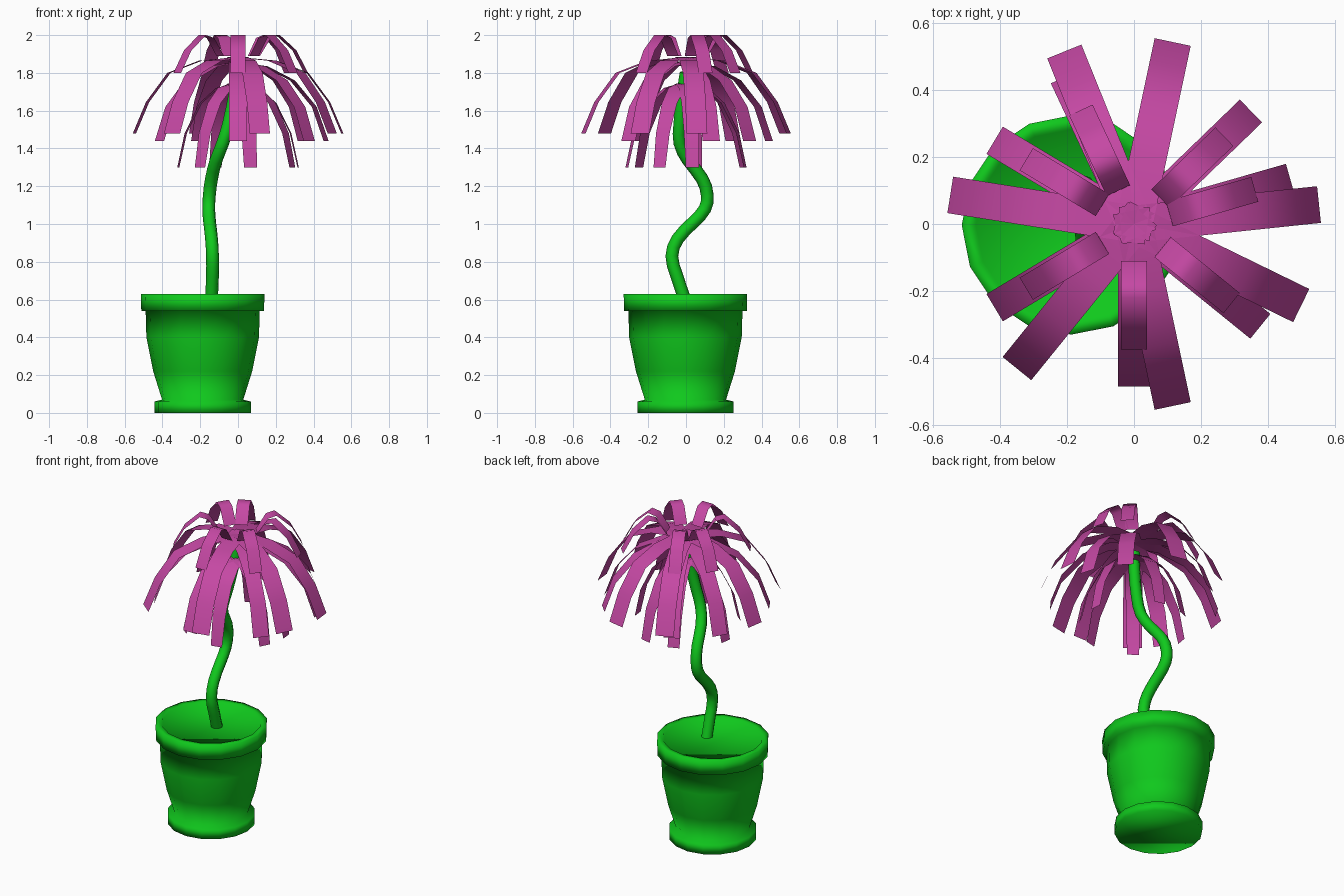
import bpy, bmesh
from math import cos, sin, tau, radians

if "Cube" in bpy.data.objects:
    bpy.data.objects.remove(bpy.data.objects["Cube"])


def material(name, color):
    m = bpy.data.materials.new(name)
    m.diffuse_color = color
    m.use_nodes = True
    m.node_tree.nodes["Principled BSDF"].inputs["Base Color"].default_value = m.diffuse_color
    return m


GREEN = material("green", (0.005, 0.58, 0.012, 1))
PINK = material("pink", (0.56, 0.065, 0.37, 1))


def add_mesh(name, bm, mat, angle):
    mesh = bpy.data.meshes.new(name)
    bm.to_mesh(mesh)
    bm.free()
    mesh.materials.append(mat)
    ob = bpy.data.objects.new(name, mesh)
    bpy.context.collection.objects.link(ob)
    bpy.ops.object.select_all(action='DESELECT')
    ob.select_set(True)
    bpy.context.view_layer.objects.active = ob
    bpy.ops.object.shade_smooth_by_angle(angle=radians(angle))
    return ob


def lathe(name, profile, center, sides, mat):
    bm = bmesh.new()
    rings = [[bm.verts.new((center[0] + r * cos(tau * i / sides),
                            center[1] + r * sin(tau * i / sides), z))
              for i in range(sides)] for r, z in profile]
    for a, b in zip(rings, rings[1:]):
        for i in range(sides):
            j = (i + 1) % sides
            bm.faces.new((a[i], a[j], b[j], b[i]))
    bm.faces.new(rings[0][::-1])
    bm.faces.new(rings[-1])
    return add_mesh(name, bm, mat, 180)


def leaf_tier(name, profile, w0, w1, angles):
    """Arching strips radiating from the crown, width w0 inside to w1 outside."""
    bm = bmesh.new()
    for deg in angles:
        c, s = cos(radians(deg)), sin(radians(deg))
        rows = []
        for k, (r, z) in enumerate(profile):
            h = (w0 + (w1 - w0) * k / (len(profile) - 1)) / 2
            rows.append([bm.verts.new((r * c - w * s, r * s + w * c, z))
                         for w in (-h, h)])
        for a, b in zip(rows, rows[1:]):
            bm.faces.new((a[0], b[0], b[1], a[1]))
    return add_mesh(name, bm, PINK, 180)


# Pot with foot and rim, smoothly shaded throughout
lathe("pot", [(0.255, 0), (0.255, 0.06), (0.215, 0.07), (0.262, 0.22),
              (0.298, 0.40), (0.302, 0.54), (0.325, 0.54), (0.327, 0.63),
              (0.29, 0.63), (0.285, 0.622)],
      (-0.187, -0.003), 16, GREEN)

# Winding stem
path = [(-0.14, -0.01, 0.61), (-0.135, -0.05, 0.73), (-0.135, -0.075, 0.83),
        (-0.14, -0.045, 0.92), (-0.15, 0.04, 1.01), (-0.155, 0.10, 1.08),
        (-0.152, 0.113, 1.15), (-0.14, 0.085, 1.24), (-0.115, 0.01, 1.34),
        (-0.08, -0.033, 1.43), (-0.05, -0.033, 1.53), (-0.015, -0.015, 1.70),
        (0, 0, 1.80)]
curve = bpy.data.curves.new("stem", 'CURVE')
curve.dimensions = '3D'
curve.bevel_depth = 0.034
curve.bevel_resolution = 2
curve.resolution_u = 2
curve.use_fill_caps = True
spline = curve.splines.new('BEZIER')
spline.bezier_points.add(len(path) - 1)
for p, co in zip(spline.bezier_points, path):
    p.co = co
    p.handle_left_type = p.handle_right_type = 'AUTO'
spline.use_smooth = True
curve.materials.append(GREEN)
stem = bpy.data.objects.new("stem", curve)
bpy.context.collection.objects.link(stem)

# Leaf tiers share two sets of directions
set_a = (-90, -39, 16, 44, 115, 149, 211)
set_b = (-78, -26, 6, 78, 112, 171, 231)
leaf_tier("top_leaves", [(0.11, 1.89), (0.17, 1.985), (0.22, 2.0),
                         (0.31, 1.92), (0.375, 1.80)], 0.077, 0.077, set_a)
leaf_tier("upper_leaves", [(-0.04, 1.885), (0.20, 1.865), (0.37, 1.80),
                           (0.485, 1.645), (0.555, 1.48)], 0.11, 0.11, set_b)
leaf_tier("middle_leaves", [(-0.03, 1.86), (0.15, 1.835), (0.30, 1.76),
                            (0.42, 1.62), (0.485, 1.44)], 0.095, 0.095, set_a)
leaf_tier("lower_leaves", [(0.0, 1.745), (0.11, 1.72), (0.20, 1.64),
                           (0.28, 1.48), (0.32, 1.30)], 0.11, 0.07, set_b)
